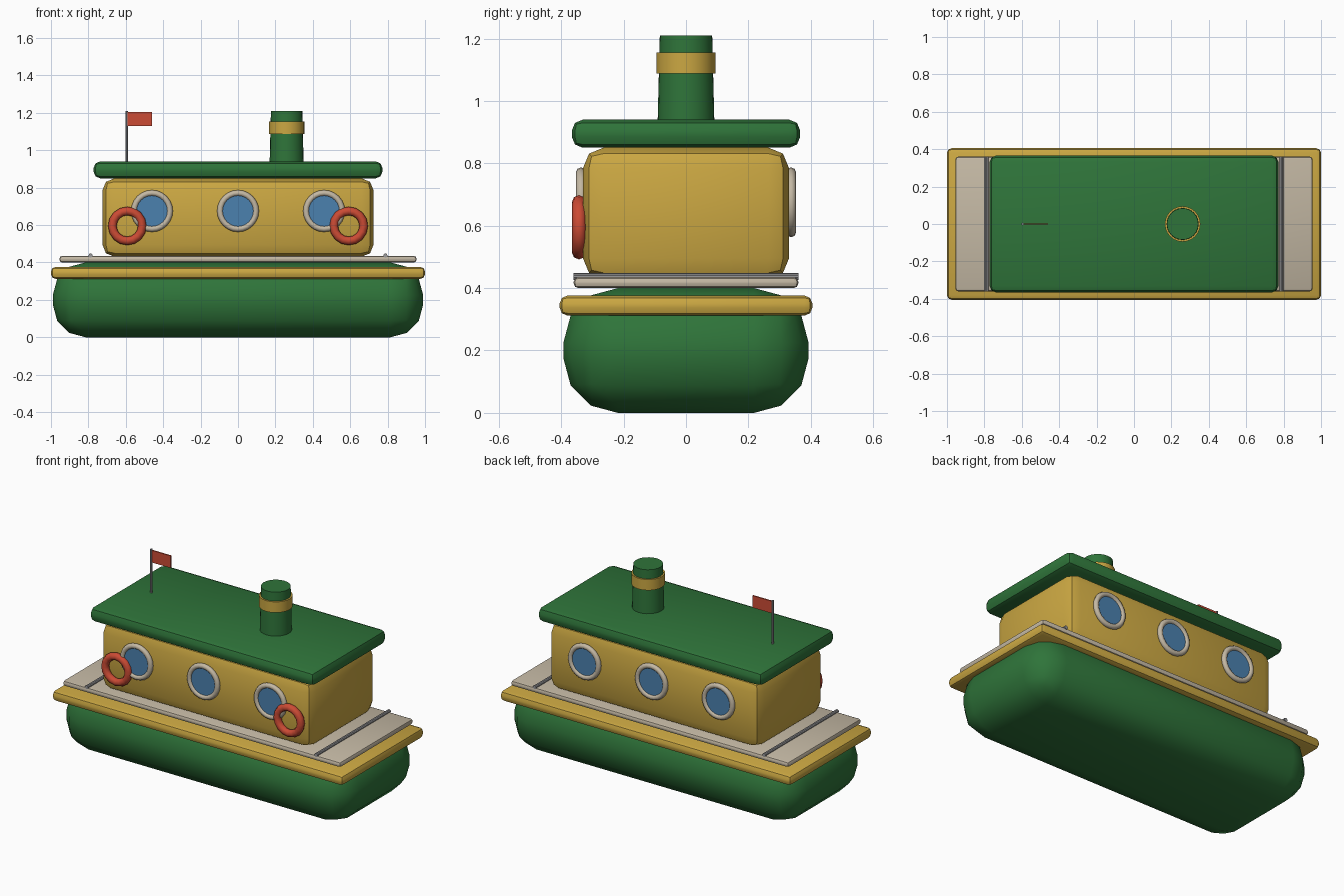
import bpy, math

if "Cube" in bpy.data.objects:
    bpy.data.objects.remove(bpy.data.objects["Cube"])

def material(name, r, g, b):
    m = bpy.data.materials.new(name)
    m.diffuse_color = (r, g, b, 1)
    m.use_nodes = True
    m.node_tree.nodes["Principled BSDF"].inputs["Base Color"].default_value = m.diffuse_color
    return m

GREEN = material("boat green", 0.028, 0.175, 0.042)
YELLOW = material("warm yellow", 0.60, 0.39, 0.055)
BEIGE = material("pale deck", 0.55, 0.48, 0.37)
BLUE = material("window blue", 0.07, 0.22, 0.43)
RED = material("signal red", 0.60, 0.07, 0.035)
GREY = material("metal grey", 0.32, 0.32, 0.33)

def finish(name, mat, angle=35):
    o = bpy.context.object
    o.name = name
    o.data.materials.append(mat)
    bpy.ops.object.shade_smooth_by_angle(angle=math.radians(angle))
    return o

def box(name, mat, hx, hy, z0, z1, bevel, segments=2, x=0, y=0):
    """Rounded box given by half sizes in x and y and a z range."""
    bpy.ops.mesh.primitive_cube_add(size=1, location=(x, y, (z0 + z1) / 2))
    o = bpy.context.object
    o.scale = (2 * hx, 2 * hy, z1 - z0)
    bpy.ops.object.transform_apply(location=False, rotation=False, scale=True)
    if bevel:
        mod = o.modifiers.new("rounding", 'BEVEL')
        mod.width, mod.segments = bevel, segments
        mod.limit_method = 'NONE'
        bpy.ops.object.modifier_apply(modifier=mod.name)
    return finish(name, mat)

def cylinder(name, mat, r0, r1, depth, loc, rot=(0, 0, 0), sides=24):
    bpy.ops.mesh.primitive_cone_add(vertices=sides, radius1=r0, radius2=r1,
                                    depth=depth, location=loc, rotation=rot)
    return finish(name, mat)

def ring(name, mat, major, minor, loc, sides, tube):
    bpy.ops.mesh.primitive_torus_add(major_segments=sides, minor_segments=tube,
                                     major_radius=major, minor_radius=minor,
                                     location=loc, rotation=(math.pi / 2, 0, 0))
    return finish(name, mat, 50)

# Hull, rubbing rim and deck
box("hull", GREEN, 0.99, 0.393, 0, 0.40, 0.175, 3)
box("rim", YELLOW, 1.0, 0.405, 0.312, 0.376, 0.025)
box("deck", BEIGE, 0.955, 0.36, 0.40, 0.435, 0.015)

# Cross rails at both ends of the deck
for side in (-1, 1):
    cylinder("deck_rail", GREY, 0.011, 0.011, 0.72, (side * 0.788, 0, 0.437),
             (math.pi / 2, 0, 0), 10)

# Cabin and roof
box("cabin", YELLOW, 0.725, 0.33, 0.43, 0.85, 0.065)
box("roof", GREEN, 0.772, 0.366, 0.85, 0.94, 0.035)

# Portholes on both long sides
for side in (-1, 1):
    for x in (-0.46, 0, 0.46):
        ring("porthole_frame", BEIGE, 0.096, 0.016, (x, side * 0.337, 0.675), 24, 8)
        cylinder("porthole_glass", BLUE, 0.092, 0.092, 0.02,
                 (x, side * 0.332, 0.675), (math.pi / 2, 0, 0))

# Life rings on the front side
for side in (-1, 1):
    ring("life_ring", RED, 0.08, 0.023, (side * 0.592, -0.343, 0.595), 16, 8)

# Funnel with band
cylinder("funnel", GREEN, 0.091, 0.084, 0.28, (0.26, 0, 1.07))
cylinder("funnel_band", YELLOW, 0.095, 0.095, 0.067, (0.26, 0, 1.121))

# Flag on its pole
cylinder("flag_pole", GREY, 0.007, 0.007, 0.28, (-0.595, 0, 1.07), sides=8)
box("flag", RED, 0.065, 0.004, 1.13, 1.205, 0, x=-0.525)
